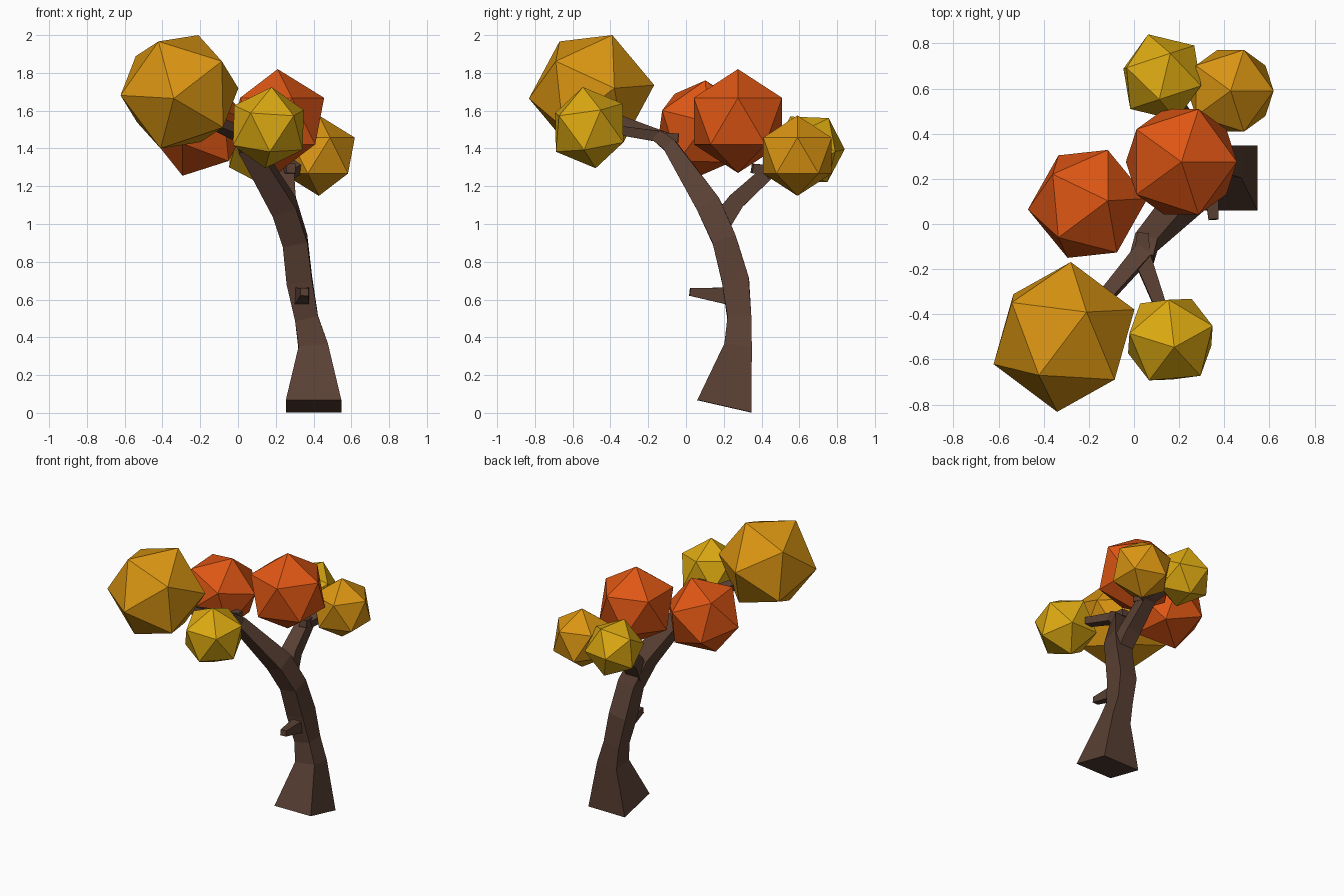
import bpy
import bmesh
from mathutils import Vector, Matrix

if "Cube" in bpy.data.objects:
    bpy.data.objects.remove(bpy.data.objects["Cube"], do_unlink=True)


def material(name, rgb):
    mat = bpy.data.materials.new(name)
    mat.use_nodes = True
    colour = (*rgb, 1)
    mat.diffuse_color = colour
    bsdf = mat.node_tree.nodes["Principled BSDF"]
    bsdf.inputs["Base Color"].default_value = colour
    bsdf.inputs["Roughness"].default_value = 0.9
    return mat


BARK = material("bark brown", (0.10, 0.05, 0.033))
RED = material("leaf red orange", (0.73, 0.093, 0.007))
ORANGE = material("leaf orange", (0.70, 0.30, 0.006))
YELLOW = material("leaf yellow", (0.72, 0.40, 0.006))


def finish(name, bm, mat):
    bmesh.ops.recalc_face_normals(bm, faces=bm.faces)
    mesh = bpy.data.meshes.new(name)
    bm.to_mesh(mesh)
    bm.free()
    mesh.materials.append(mat)
    obj = bpy.data.objects.new(name, mesh)
    bpy.context.collection.objects.link(obj)
    return obj


def limb(name, stations):
    """Four-sided tube; each station is x, y, z, half width, half depth."""
    bm = bmesh.new()
    centres = [Vector(s[:3]) for s in stations]
    last = len(centres) - 1
    rings = []
    for i, (c, s) in enumerate(zip(centres, stations)):
        tangent = Vector()
        if i > 0:
            tangent += (c - centres[i - 1]).normalized()
        if i < last:
            tangent += (centres[i + 1] - c).normalized()
        tangent.normalize()
        side = Vector((1, 0, 0))
        side = (side - tangent * side.dot(tangent)).normalized()
        depth = tangent.cross(side)
        rings.append([bm.verts.new(c + side * s[3] * u + depth * s[4] * v)
                      for u, v in ((-1, -1), (1, -1), (1, 1), (-1, 1))])
    for a, b in zip(rings, rings[1:]):
        for k in range(4):
            n = (k + 1) % 4
            bm.faces.new((a[k], a[n], b[n], b[k]))
    bm.faces.new(rings[0])
    bm.faces.new(rings[-1])
    return finish(name, bm, BARK)


def leaf_ball(name, mat, centre, radius, corner=(0, 0, 1), neighbour=(1, 0, 0.5)):
    """Icosahedron turned so one corner and a neighbouring corner point as given."""
    z = Vector(corner).normalized()
    x = Vector(neighbour)
    x = (x - z * x.dot(z)).normalized()
    turn = Matrix((x, z.cross(x), z)).transposed().to_4x4()
    bm = bmesh.new()
    bmesh.ops.create_icosphere(bm, subdivisions=1, radius=radius,
                               matrix=Matrix.Translation(centre) @ turn)
    return finish(name, bm, mat)


# Trunk, leaning over into the front branch
limb("trunk", [
    (0.40, 0.203, 0.035, 0.147, 0.147),
    (0.398, 0.275, 0.35, 0.078, 0.073),
    (0.363, 0.283, 0.50, 0.062, 0.063),
    (0.325, 0.262, 0.70, 0.068, 0.072),
    (0.302, 0.205, 0.91, 0.066, 0.064),
    (0.245, 0.125, 1.09, 0.066, 0.066),
    (0.055, -0.08, 1.41, 0.052, 0.037),
    (0.035, -0.15, 1.465, 0.052, 0.032),
])

# Back branch of the fork
limb("back_branch", [
    (0.27, 0.18, 1.00, 0.055, 0.055),
    (0.25, 0.265, 1.12, 0.055, 0.045),
    (0.25, 0.44, 1.28, 0.045, 0.038),
])

# Twigs carrying the leaves, and short broken stubs
twigs = {
    "trunk_stub": ((0.335, 0.26, 0.615, 0.04, 0.05), (0.352, 0.02, 0.64, 0.022, 0.02)),
    "front_stub": ((0.035, -0.14, 1.46, 0.035, 0.025), (0.04, -0.04, 1.455, 0.026, 0.024)),
    "back_stub": ((0.26, 0.45, 1.28, 0.035, 0.03), (0.28, 0.35, 1.295, 0.025, 0.025)),
    "front_right_twig": ((0.045, -0.12, 1.46, 0.04, 0.03), (-0.22, -0.43, 1.58, 0.025, 0.025)),
    "front_left_twig": ((0.025, -0.12, 1.46, 0.04, 0.03), (0.15, -0.45, 1.51, 0.022, 0.022)),
    "back_left_twig": ((0.24, 0.41, 1.26, 0.035, 0.032), (0.40, 0.56, 1.35, 0.025, 0.025)),
    "back_right_twig": ((0.26, 0.41, 1.26, 0.035, 0.032), (0.15, 0.60, 1.37, 0.025, 0.025)),
}
for twig_name, ends in twigs.items():
    limb(twig_name, ends)

# Leaf clusters
leaf_ball("large_front_leaves", ORANGE, (-0.31, -0.50, 1.70), 0.335,
          (0.10, 0.11, 0.30), (0.03, 0.33, 0.035))
leaf_ball("small_front_leaves", YELLOW, (0.161, -0.512, 1.51), 0.218,
          (0.017, -0.034, 0.215), (0.189, 0.062, 0.09))
leaf_ball("right_middle_leaves", RED, (-0.205, 0.089, 1.508), 0.268,
          (0.089, 0.014, 0.253), (0.26, 0.024, 0.03))
leaf_ball("left_middle_leaves", RED, (0.21, 0.275, 1.545), 0.275)
leaf_ball("left_back_leaves", ORANGE, (0.428, 0.59, 1.362), 0.213)
leaf_ball("right_back_leaves", YELLOW, (0.125, 0.65, 1.395), 0.20,
          (-0.061, 0.186, 0), (0.035, 0.107, 0.165))
